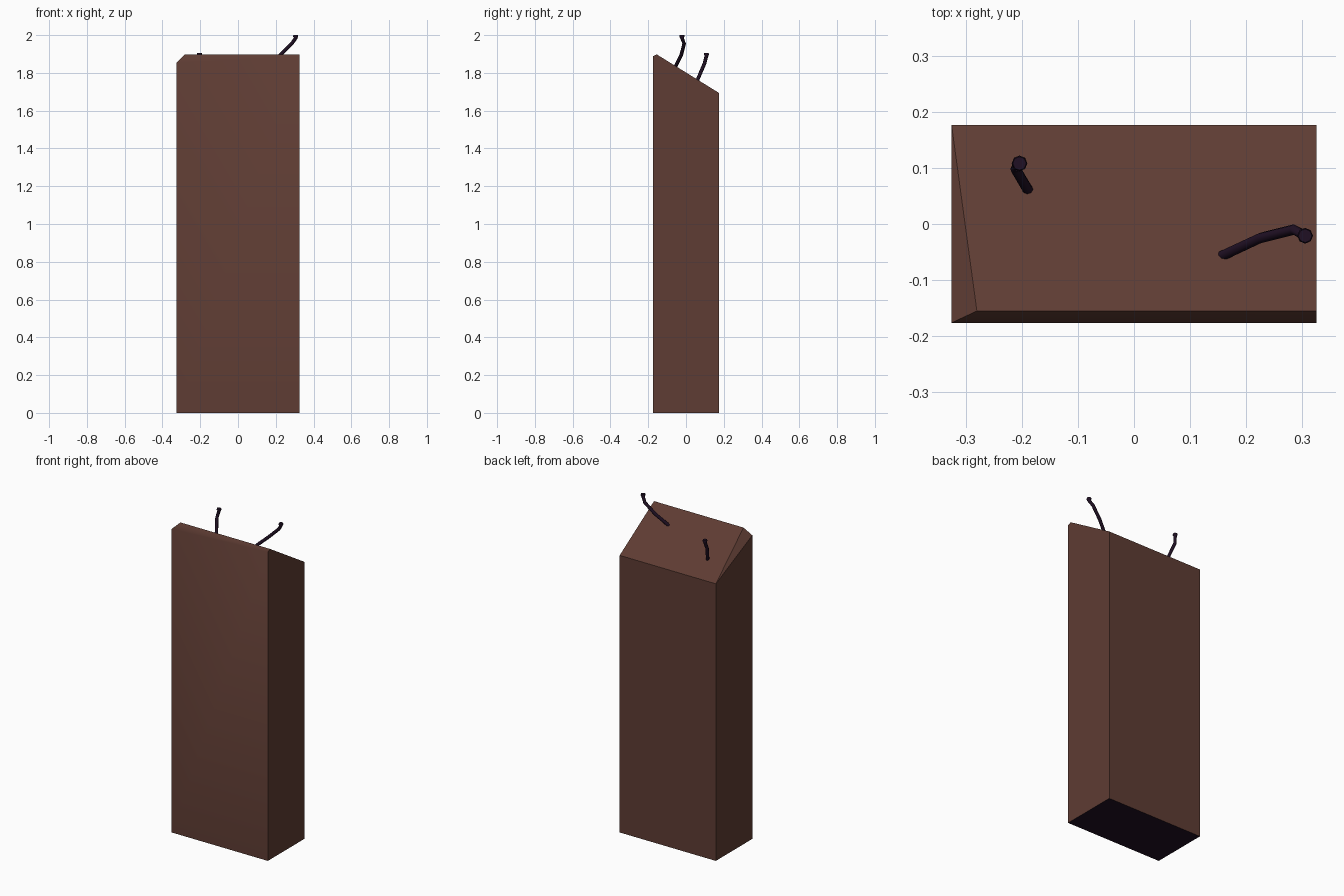
import bpy, bmesh, math
from mathutils import Vector, Matrix

if "Cube" in bpy.data.objects:
    bpy.data.objects.remove(bpy.data.objects["Cube"])


def material(name, rgb):
    m = bpy.data.materials.new(name)
    m.diffuse_color = (*rgb, 1)
    m.use_nodes = True
    m.node_tree.nodes["Principled BSDF"].inputs["Base Color"].default_value = m.diffuse_color
    return m


brown = material("dark brown", (0.112, 0.045, 0.033))
dark = material("purple black", (0.014, 0.005, 0.017))

W, D = 0.325, 0.176


def build_block():
    """Tall block with a back-sloping top, worn front edge and left corner."""
    bm = bmesh.new()
    fl, fr, br, bl = [bm.verts.new((x, y, 0)) for x, y in
                      ((-W, -D), (W, -D), (W, D), (-W, D))]
    tfl = bm.verts.new((-W, -D, 1.855))
    tfr = bm.verts.new((W, -D, 1.887))
    tbr = bm.verts.new((W, D, 1.693))
    tbl = bm.verts.new((-W, D, 1.693))
    rl = bm.verts.new((-0.28, -0.155, 1.898))
    rr = bm.verts.new((W, -0.155, 1.898))
    for f in ((fl, bl, br, fr), (fl, fr, tfr, tfl), (fr, br, tbr, rr, tfr),
              (br, bl, tbl, tbr), (bl, fl, tfl, tbl),
              (tfl, tfr, rr, rl), (tfl, rl, tbl), (rl, rr, tbr, tbl)):
        bm.faces.new(f)
    bmesh.ops.recalc_face_normals(bm, faces=bm.faces)
    for f in bm.faces:
        f.material_index = 1 if f.normal.z < -0.9 else 0   # dark underside
    me = bpy.data.meshes.new("block")
    bm.to_mesh(me)
    bm.free()
    ob = bpy.data.objects.new("block", me)
    me.materials.append(brown)
    me.materials.append(dark)
    bpy.context.collection.objects.link(ob)
    bpy.context.view_layer.objects.active = ob
    ob.select_set(True)
    bpy.ops.object.shade_smooth_by_angle(angle=math.radians(40))
    ob.select_set(False)


def build_stalk(name, points, radius=0.0095, sides=8):
    """Bent tube through the points, ending in a small flared knob."""
    pts = [Vector(p) for p in points]
    bm = bmesh.new()

    def ring(c, axis, r):
        q = Vector((0, 0, 1)).rotation_difference(axis)
        return [bm.verts.new(c + q @ Vector((r * math.cos(a), r * math.sin(a), 0)))
                for a in (2 * math.pi * i / sides for i in range(sides))]

    rings = []
    for i, p in enumerate(pts):
        t = pts[min(i + 1, len(pts) - 1)] - pts[max(i - 1, 0)]
        rings.append(ring(p, t.normalized(), radius))
    # flared knob on the tip
    up = Vector((0, 0, 1))
    rings.append(ring(pts[-1] + up * 0.008, up, 0.014))
    rings.append(ring(pts[-1] + up * 0.016, up, 0.012))
    for a, b in zip(rings, rings[1:]):
        for i in range(sides):
            j = (i + 1) % sides
            bm.faces.new((a[i], a[j], b[j], b[i]))
    bm.faces.new(rings[0][::-1])
    bm.faces.new(rings[-1])
    bmesh.ops.recalc_face_normals(bm, faces=bm.faces)
    me = bpy.data.meshes.new(name)
    bm.to_mesh(me)
    bm.free()
    me.materials.append(dark)
    ob = bpy.data.objects.new(name, me)
    bpy.context.collection.objects.link(ob)
    bpy.context.view_layer.objects.active = ob
    ob.select_set(True)
    bpy.ops.object.shade_smooth_by_angle(angle=math.radians(50))
    ob.select_set(False)


build_block()
build_stalk("right_stalk", [(0.145, -0.062, 1.815), (0.165, -0.053, 1.840),
                            (0.225, -0.025, 1.895), (0.285, -0.010, 1.955),
                            (0.305, -0.021, 1.984)])
build_stalk("left_stalk", [(-0.183, 0.052, 1.735), (-0.191, 0.064, 1.770),
                           (-0.211, 0.098, 1.850), (-0.204, 0.108, 1.889)])
